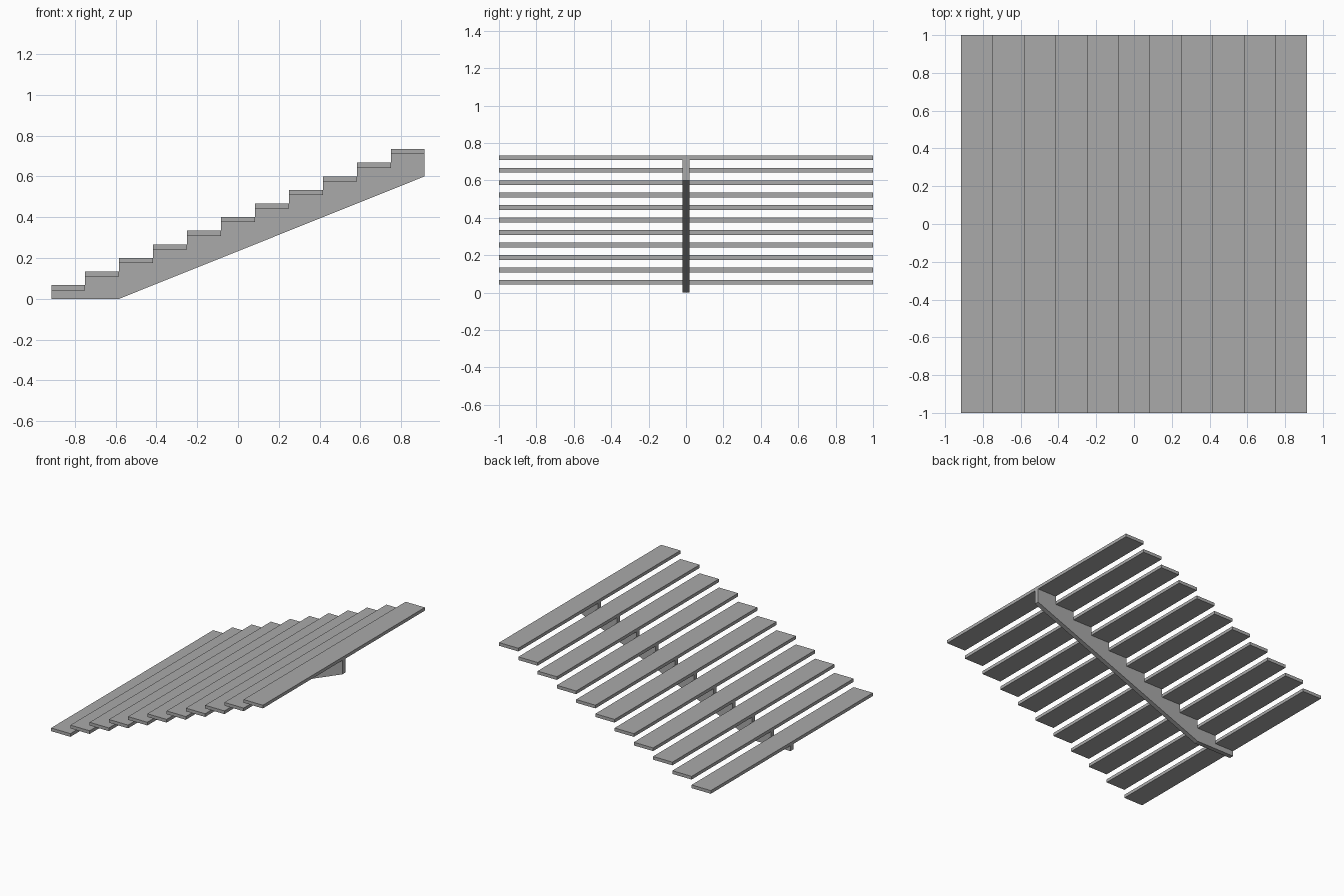
import bpy
import bmesh

cube = bpy.data.objects.get("Cube")
if cube:
    bpy.data.objects.remove(cube, do_unlink=True)

STEPS = 11
HALF_RUN = 0.915
GOING = 2 * HALF_RUN / STEPS
RISE = 0.0667
TREAD = 0.025
BEAM = 0.036

grey = bpy.data.materials.new("plain grey")
grey.use_nodes = True
colour = (0.4, 0.4, 0.4, 1)
grey.diffuse_color = colour
grey.node_tree.nodes["Principled BSDF"].inputs["Base Color"].default_value = colour


def extrude_profile(name, points, width):
    """Extrude an x-z outline along y, centred on y = 0."""
    bm = bmesh.new()
    face = bm.faces.new([bm.verts.new((x, -width / 2, z)) for x, z in points])
    result = bmesh.ops.extrude_face_region(bm, geom=[face])
    moved = [v for v in result["geom"] if isinstance(v, bmesh.types.BMVert)]
    bmesh.ops.translate(bm, vec=(0, width, 0), verts=moved)
    bmesh.ops.recalc_face_normals(bm, faces=bm.faces)
    mesh = bpy.data.meshes.new(name)
    bm.to_mesh(mesh)
    bm.free()
    mesh.materials.append(grey)
    obj = bpy.data.objects.new(name, mesh)
    bpy.context.collection.objects.link(obj)
    return obj


# Treads, and the stepped top edge of the beam beneath them
outline = [(HALF_RUN, 0.6), (2 * GOING - HALF_RUN, 0), (-HALF_RUN, 0)]
for i in range(STEPS):
    left = -HALF_RUN + i * GOING
    right = left + GOING
    top = (i + 1) * RISE
    under = top - TREAD
    extrude_profile(f"tread_{i + 1}", [(left, under), (right, under), (right, top), (left, top)], 2)
    outline += [(left, under), (right, under)]

# Central sawtooth beam
extrude_profile("central_stringer", outline, BEAM)
